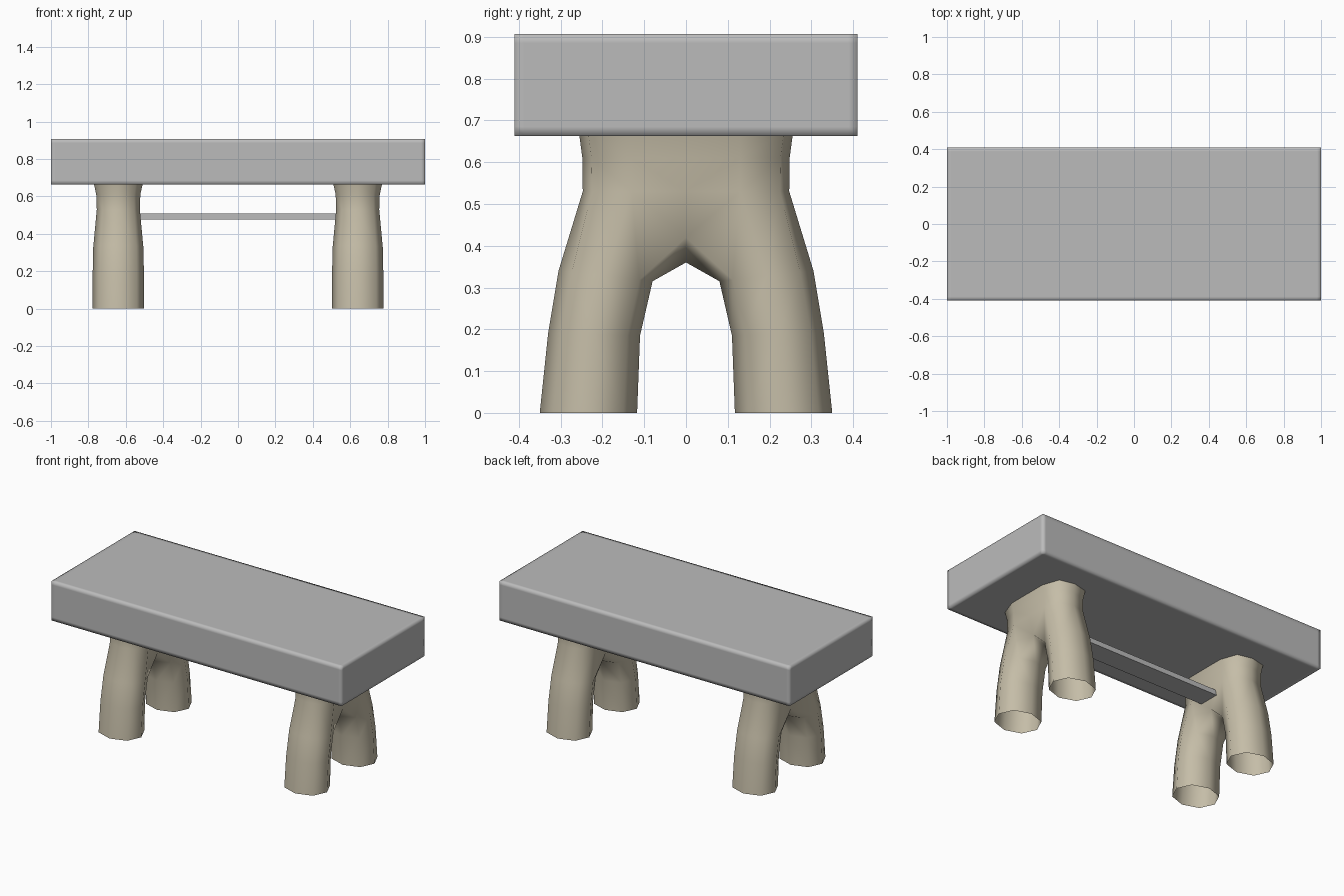
import bpy, bmesh
from mathutils import Vector


def material(name, colour):
    m = bpy.data.materials.new(name)
    m.use_nodes = True
    m.diffuse_color = (*colour, 1)
    m.node_tree.nodes["Principled BSDF"].inputs["Base Color"].default_value = (*colour, 1)
    return m


def make_object(name, bm, mat, smooth):
    bmesh.ops.recalc_face_normals(bm, faces=bm.faces)
    mesh = bpy.data.meshes.new(name)
    bm.to_mesh(mesh)
    bm.free()
    mesh.materials.append(mat)
    for p in mesh.polygons:
        p.use_smooth = smooth
    ob = bpy.data.objects.new(name, mesh)
    bpy.context.collection.objects.link(ob)
    return ob


def box(low, high):
    low, high = Vector(low), Vector(high)
    bm = bmesh.new()
    bmesh.ops.create_cube(bm, size=1)
    for v in bm.verts:
        v.co = (low + high) / 2 + v.co * (high - low)
    return bm


def bench_support(name, x, mat):
    """Half of a forked support, mirrored front to back."""
    bm = bmesh.new()
    ring_of = lambda pts: [bm.verts.new((x + px, y, z)) for px, y, z in pts]

    def strip(a, b, closed):
        for i in range(len(a) if closed else len(a) - 1):
            j = (i + 1) % len(a)
            bm.faces.new((a[i], a[j], b[j], b[i]))

    # eight-sided leg rings: half width, inner y, outer y, inner z, outer z
    d = 0.72
    rings = []
    for w, yi, yo, zi, zo in ((0.137, 0.117, 0.35, 0, 0),
                              (0.137, 0.11, 0.33, 0.185, 0.19),
                              (0.134, 0.08, 0.305, 0.315, 0.34)):
        c, r, zc, zr = (yi + yo) / 2, (yo - yi) / 2, (zi + zo) / 2, (zo - zi) / 2
        shape = ((1, 0), (d, d), (0, 1), (-d, d), (-1, 0), (-d, -d), (0, -1), (d, -d))
        rings.append(ring_of([(w * a, c + r * b, zc + zr * b) for a, b in shape]))

    # fork: the outer side rises to the waist, the inner side meets the mirror plane
    fork = ring_of([(0.115, 0.13, 0.53), (0.085, 0.225, 0.53), (0, 0.247, 0.53),
                    (-0.085, 0.225, 0.53), (-0.115, 0.13, 0.53),
                    (-0.085, 0, 0.42), (0, 0, 0.36), (0.085, 0, 0.42)])
    rings.append(fork)
    for a, b in zip(rings, rings[1:]):
        strip(a, b, True)

    # waist and flared top, open where it enters the seat
    ends = ring_of([(0.115, 0, 0.53), (-0.115, 0, 0.53)])
    bm.faces.new((fork[7], fork[0], ends[0]))
    bm.faces.new((fork[5], fork[4], ends[1]))
    below = [ends[0], *fork[:5], ends[1]]
    for w, y, z in ((0.118, 0.248, 0.61), (0.131, 0.256, 0.67)):
        above = ring_of([(w, 0, z), (w, 0.13, z), (w * d, y - 0.022, z), (0, y, z),
                         (-w * d, y - 0.022, z), (-w, 0.13, z), (-w, 0, z)])
        strip(below, above, False)
        below = above
    ob = make_object(name, bm, mat, True)
    mirror = ob.modifiers.new("mirror", "MIRROR")
    mirror.use_axis = (False, True, False)
    mirror.use_clip = True


cube = bpy.data.objects.get("Cube")
if cube:
    bpy.data.objects.remove(cube)

grey = material("stone_grey", (0.5, 0.5, 0.5))
sand = material("sandstone", (0.56, 0.51, 0.39))

# seat slab with soft-shaded square edges held by loops near each edge
low, high, inset = (-1, -0.41, 0.663), (1, 0.41, 0.907), 0.022
bm = box(low, high)
for axis in range(3):
    for pos in (low[axis] + inset, high[axis] - inset):
        normal = Vector((0, 0, 0))
        normal[axis] = 1
        bmesh.ops.bisect_plane(bm, geom=bm.verts[:] + bm.edges[:] + bm.faces[:],
                               plane_co=normal * pos, plane_no=normal)
make_object("seat_slab", bm, grey, True)

# flat rail between the supports
make_object("cross_rail", box((-0.54, -0.065, 0.476), (0.54, 0.065, 0.507)), grey, False)

for side, x in (("left", 0.64), ("right", -0.64)):
    bench_support(side + "_support", x, sand)
